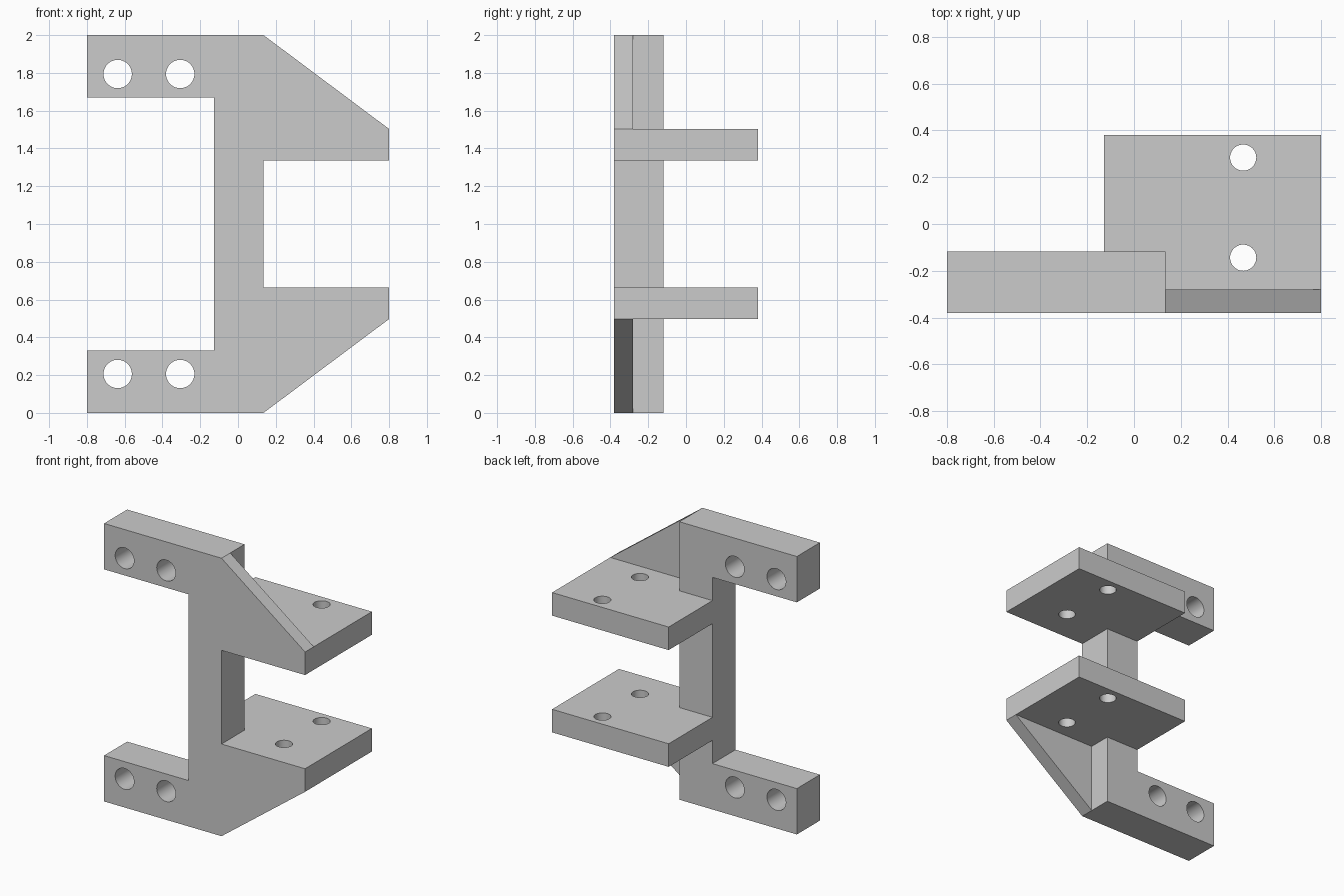
import bpy, bmesh, math
from mathutils import Matrix

if "Cube" in bpy.data.objects:
    bpy.data.objects.remove(bpy.data.objects["Cube"])

Y_FRONT, Y_FRAME, Y_GUSSET, Y_BACK = -0.38, -0.118, -0.281, 0.38
X_IN, X_OUT = -0.128, 0.135          # column sides


def prism(name, profile, y0, y1):
    """Extrude an (x, z) profile from y0 to y1."""
    bm = bmesh.new()
    face = bm.faces.new([bm.verts.new((x, y0, z)) for x, z in profile])
    ext = bmesh.ops.extrude_face_region(bm, geom=[face])
    bmesh.ops.translate(bm, vec=(0, y1 - y0, 0),
                        verts=[v for v in ext["geom"] if isinstance(v, bmesh.types.BMVert)])
    bmesh.ops.recalc_face_normals(bm, faces=bm.faces)
    return link(name, bm)


def rod(name, centre, radius, depth, along_y):
    """Cylinder used to drill a hole."""
    bm = bmesh.new()
    rot = Matrix.Rotation(math.pi / 2, 4, 'X') if along_y else Matrix()
    bmesh.ops.create_cone(bm, cap_ends=True, segments=48, radius1=radius, radius2=radius,
                          depth=depth, matrix=Matrix.Translation(centre) @ rot)
    return link(name, bm)


def link(name, bm):
    me = bpy.data.meshes.new(name)
    bm.to_mesh(me)
    bm.free()
    ob = bpy.data.objects.new(name, me)
    bpy.context.collection.objects.link(ob)
    return ob


def combine(target, tool, operation):
    """Apply a boolean and discard the tool object."""
    tool.hide_render = True
    mod = target.modifiers.new(operation, 'BOOLEAN')
    mod.operation, mod.solver, mod.object = operation, 'EXACT', tool
    bpy.context.view_layer.objects.active = target
    bpy.ops.object.modifier_apply(modifier=mod.name)
    bpy.data.objects.remove(tool)


# C-shaped frame: column with two mounting arms
half = [(X_OUT, 2), (-0.8, 2), (-0.8, 1.67), (X_IN, 1.67)]
bracket = prism("mounting_bracket", half + [(x, 2 - z) for x, z in reversed(half)],
                Y_FRONT, Y_FRAME)

# Shelves and gussets, mirrored about mid height
for flip in (lambda z: z, lambda z: 2 - z):
    shelf = [(X_IN, 1.337), (0.8, 1.337), (0.8, 1.503), (X_IN, 1.503)]
    gusset = [(0, 1.4), (0.8, 1.4), (0.8, 1.503), (X_OUT, 2), (0, 2)]
    for name, prof, y1 in (("shelf", shelf, Y_BACK), ("gusset", gusset, Y_GUSSET)):
        combine(bracket, prism(name, [(x, flip(z)) for x, z in prof], Y_FRONT, y1), 'UNION')

# Bolt holes through the arms
for x in (-0.637, -0.306):
    for z in (0.206, 1.794):
        combine(bracket, rod("arm_hole", (x, -0.25, z), 0.075, 0.6, True), 'DIFFERENCE')

# Bolt holes through the shelves
for y in (0.284, -0.144):
    for z in (0.58, 1.42):
        combine(bracket, rod("shelf_hole", (0.467, y, z), 0.056, 0.4, False), 'DIFFERENCE')

# Smooth hole walls, sharp edges elsewhere
bpy.ops.object.select_all(action='DESELECT')
bracket.select_set(True)
bpy.context.view_layer.objects.active = bracket
bpy.ops.object.shade_smooth_by_angle(angle=math.radians(30))
